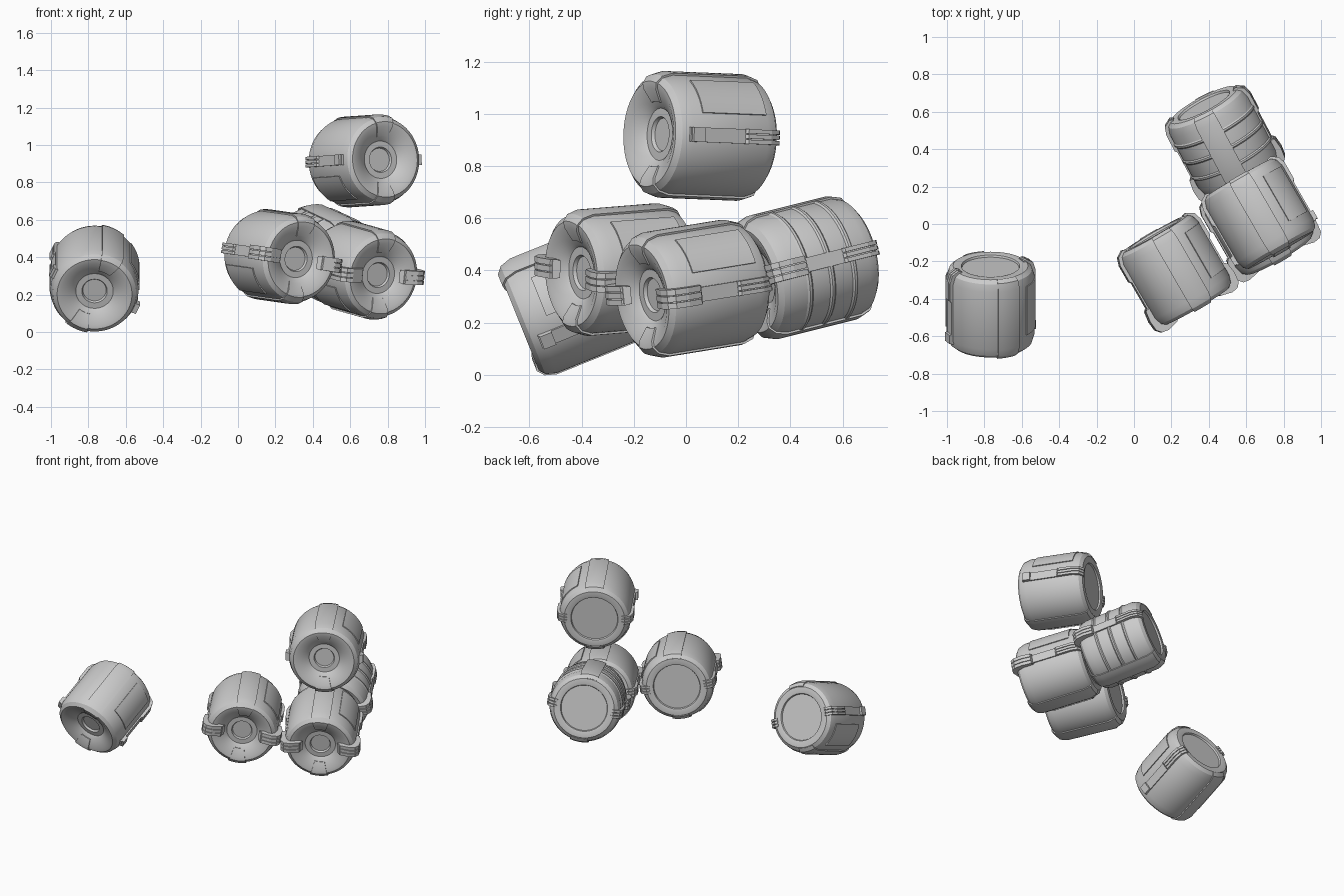
import bpy, bmesh
from math import sin, cos, radians, ceil
from mathutils import Matrix, Vector

if "Cube" in bpy.data.objects:
    bpy.data.objects.remove(bpy.data.objects["Cube"])

# Local frame of a canister: axis along +Y (front at -Y), sections given as (radius, axial)
BODY = [(0, -.165), (.062, -.165), (.068, -.178), (.1, -.178), (.11, -.188), (.178, -.222),
        (.2, -.225), (.222, -.207), (.235, -.165), (.235, .165), (.222, .205), (.2, .223),
        (.165, .225), (.156, .222), (.152, .211), (0, .211)]
STRAP = [(.125, -.202), (.176, -.23), (.202, -.233), (.229, -.211), (.243, -.167),
         (.243, .167), (.229, .21), (.205, .226), (.195, .2), (.21, .15), (.21, -.15),
         (.185, -.19), (.13, -.18)]
CLIP = [(.12, -.215), (.135, -.24), (.2, -.256), (.236, -.25), (.258, -.225), (.264, -.17),
        (.256, -.11), (.22, -.1), (.22, -.17), (.19, -.2)]
RIDGE = [(.243, .06), (.252, .07), (.252, .17), (.238, .213), (.2, .236), (.18, .23),
         (.18, .2), (.22, .15), (.22, .06)]


def finish(name, bm, mat, smooth=True):
    bmesh.ops.remove_doubles(bm, verts=bm.verts, dist=1e-5)
    bmesh.ops.recalc_face_normals(bm, faces=bm.faces)
    me = bpy.data.meshes.new(name)
    bm.to_mesh(me)
    bm.free()
    ob = bpy.data.objects.new(name, me)
    bpy.context.collection.objects.link(ob)
    ob.matrix_world = mat
    if smooth:
        bpy.ops.object.select_all(action='DESELECT')
        bpy.context.view_layer.objects.active = ob
        ob.select_set(True)
        bpy.ops.object.shade_smooth_by_angle(angle=radians(25))


def loft(bm, loops, closed, caps):
    n = len(loops[0])
    for p, q in zip(loops, loops[1:]):
        for i in range(n if closed else n - 1):
            j = (i + 1) % n
            bm.faces.new((p[i], p[j], q[j], q[i]))
    if caps:
        bm.faces.new(loops[0])
        bm.faces.new(loops[-1])


def sweep(bm, poly, a0, a1, full=False):
    """Turn a section about the axis from angle a0 to a1 (degrees, 0 = right, 90 = top)."""
    steps = 72 if full else max(1, ceil((a1 - a0) / 5))
    loops = []
    for k in range(steps + 1):
        t = radians(a0 + (a1 - a0) * k / steps)
        loops.append([bm.verts.new((r * cos(t), a, r * sin(t))) for r, a in poly])
    loft(bm, loops, not full, not full)


def slab(bm, poly, t0, t1, angle):
    """Extrude a section sideways from t0 to t1 at one angle around the axis."""
    rot = Matrix.Rotation(radians(-angle), 3, 'Y')
    loops = [[bm.verts.new(rot @ Vector((r, a, t))) for r, a in poly] for t in (t0, t1)]
    loft(bm, loops, True, True)


def box(r0, r1, a0, a1):
    return [(r0, a0), (r1, a0), (r1, a1), (r0, a1)]


def canister(name, loc, yaw, tilt, roll, clips=False, ribs=False):
    mat = (Matrix.Translation(loc) @ Matrix.Rotation(radians(yaw), 4, 'Z')
           @ Matrix.Rotation(radians(tilt), 4, 'X') @ Matrix.Rotation(radians(roll), 4, 'Y'))

    # drum with dished front and recessed back
    bm = bmesh.new()
    sweep(bm, BODY, 0, 360, True)
    finish(name + "_drum", bm, mat)

    # top and bottom straps that fold over the front rim
    bm = bmesh.new()
    for c in (90, 270):
        sweep(bm, STRAP, c - 15, c + 15)
    finish(name + "_straps", bm, mat)

    # ribs, or raised panels on opposite quarters
    bm = bmesh.new()
    if ribs:
        for a in (-.1, 0, .1):
            for c in (0, 180):
                sweep(bm, [(.22, a - .012), (.235, a - .012), (.241, a - .005),
                           (.241, a + .005), (.235, a + .012), (.22, a + .012)], c - 75, c + 75)
    else:
        for c in (41, 221):
            sweep(bm, box(.22, .241, -.12, .16), c - 20, c + 20)
    finish(name + ("_ribs" if ribs else "_panels"), bm, mat)

    # side rails
    bm = bmesh.new()
    for c in (0, 180):
        slab(bm, box(.2, .242, -.18, .185), -.028, .028, c)
        if not clips:
            slab(bm, box(.2, .256, -.175, -.125), -.028, .028, c)
    finish(name + "_side_rails", bm, mat, False)

    # triple ridges at the back of each rail, triple clips at the front
    bm = bmesh.new()
    for c in (0, 180):
        for k in (-1, 0, 1):
            slab(bm, RIDGE, k * .02 - .008, k * .02 + .008, c)
            if clips:
                slab(bm, CLIP, k * .026 - .011, k * .026 + .011, c)
        if clips:
            slab(bm, [(r - .007, a + .007) for r, a in CLIP], -.034, .034, c)
    finish(name + "_ridges", bm, mat, False)


canister("left_canister", (-.767, -.43, .286), 0, 22, 25)
canister("middle_canister", (.222, -.245, .403), 30, 4, 8, clips=True)
canister("right_canister", (.662, .025, .33), 30, 8, 2, clips=True)
canister("upper_canister", (.673, .055, .915), 30, -2, 0)
canister("back_canister", (.475, .445, .41), 28, 12.5, -8, clips=True, ribs=True)
